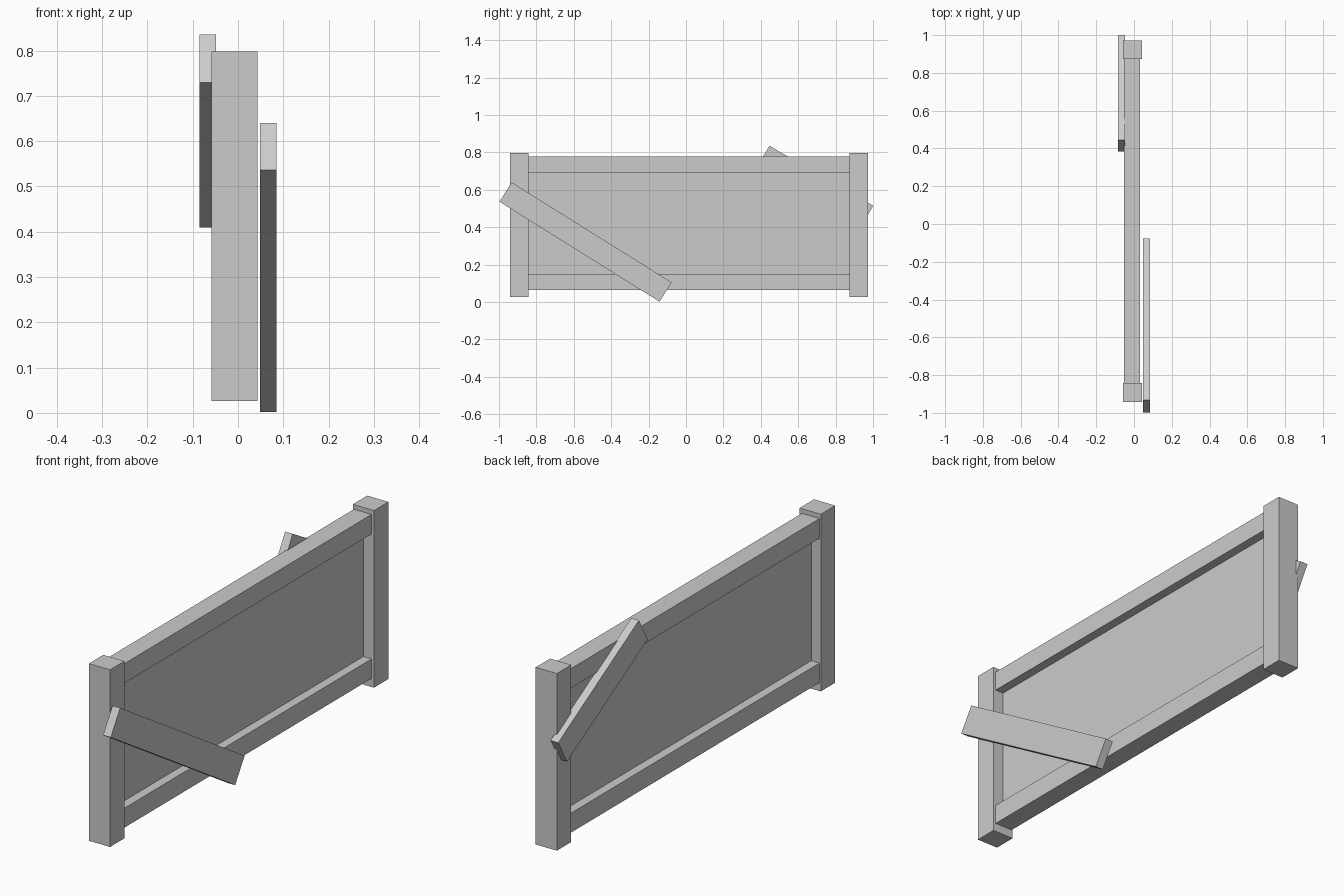
import bpy
from math import radians

if "Cube" in bpy.data.objects:
    bpy.data.objects.remove(bpy.data.objects["Cube"])


def box(name, center, size, tilt=0.0):
    """Flat-faced box, optionally tilted about the x axis (degrees)."""
    bpy.ops.mesh.primitive_cube_add(size=1, location=center)
    ob = bpy.context.object
    ob.name = name
    ob.scale = size
    bpy.ops.object.transform_apply(location=False, rotation=False, scale=True)
    ob.rotation_euler.x = radians(tilt)
    return ob


# End posts
for name, y in (("front_post", -0.892), ("back_post", 0.923)):
    box(name, (-0.008, y, 0.412), (0.102, 0.099, 0.771))

# Horizontal rails between the posts
for name, z in (("bottom_rail", 0.106), ("top_rail", 0.735)):
    box(name, (-0.011, 0.016, z), (0.085, 1.716, 0.085))

# Thin infill panel
box("panel", (-0.011, 0.016, 0.42), (0.006, 1.716, 0.56))

# Loose planks nailed diagonally on either side
box("long_plank", (0.067, -0.537, 0.3205), (0.037, 1.009, 0.122), -32)
box("short_plank", (-0.067, 0.693, 0.622), (0.037, 0.641, 0.122), -30)
